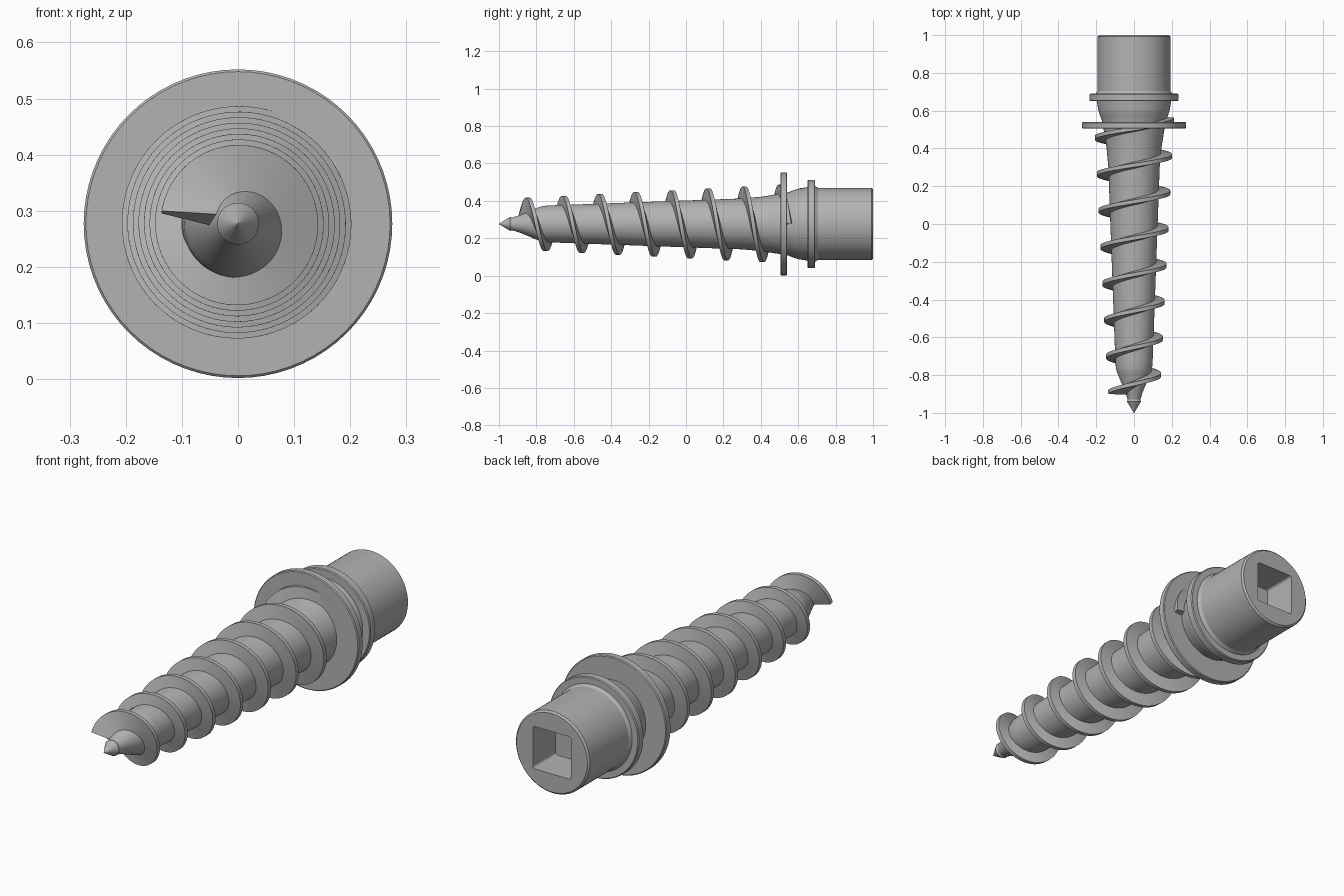
import bpy, bmesh
from math import sin, cos, pi, sqrt, radians
from mathutils import Vector

cube = bpy.data.objects.get("Cube")
if cube:
    bpy.data.objects.remove(cube, do_unlink=True)

AXIS_Z = 0.277
SEGMENTS = 72

# Single galvanised steel colour
steel = bpy.data.materials.new("steel_grey")
steel.use_nodes = True
colour = (0.45, 0.45, 0.45, 1)
steel.diffuse_color = colour
steel.node_tree.nodes["Principled BSDF"].inputs["Base Color"].default_value = colour


def finish(name, bm):
    bmesh.ops.recalc_face_normals(bm, faces=bm.faces)
    mesh = bpy.data.meshes.new(name)
    bm.to_mesh(mesh)
    bm.free()
    mesh.materials.append(steel)
    obj = bpy.data.objects.new(name, mesh)
    bpy.context.collection.objects.link(obj)
    return obj


def smooth(obj):
    bpy.ops.object.select_all(action='DESELECT')
    obj.select_set(True)
    bpy.context.view_layer.objects.active = obj
    bpy.ops.object.shade_smooth_by_angle(angle=radians(30))


def bridge(bm, rings, closed):
    """Join successive rings with quads; cap both ends."""
    n = len(rings[0])
    for a, b in zip(rings, rings[1:]):
        for i in range(n):
            j = (i + 1) % n
            bm.faces.new((a[i], a[j], b[j], b[i]))
    if closed:
        bm.faces.new(rings[0])
        bm.faces.new(rings[-1])


def lathe(name, profile):
    """Turn (y, radius) points around the long axis."""
    bm = bmesh.new()
    rings = []
    for y, r in profile:
        rings.append([bm.verts.new((r * cos(2 * pi * i / SEGMENTS), y,
                                    AXIS_Z + r * sin(2 * pi * i / SEGMENTS)))
                      for i in range(SEGMENTS)])
    bridge(bm, rings, True)
    return finish(name, bm)


def disc(name, y0, y1, r, bevel=0.004):
    return lathe(name, [(y0, r - bevel), (y0 + bevel, r), (y1 - bevel, r), (y1, r - bevel)])


# Tapered shaft with a small drill point
shaft = lathe("shaft", [(-1.0, 0.001), (-0.94, 0.037), (-0.93, 0.034), (-0.89, 0.046),
                        (-0.79, 0.088), (-0.765, 0.096), (-0.72, 0.099), (0.3, 0.136),
                        (0.4, 0.145), (0.5, 0.161), (0.55, 0.17), (0.58, 0.182),
                        (0.61, 0.191), (0.64, 0.192)])
smooth(shaft)

# Flanges
smooth(disc("large_flange", 0.505, 0.54, 0.275))
smooth(disc("small_flange", 0.65, 0.69, 0.235))

# Head with a square drive socket
head = lathe("head", [(0.62, 0.192), (0.69, 0.202), (0.705, 0.193), (0.992, 0.193), (1.0, 0.185)])

bm = bmesh.new()
bmesh.ops.create_cube(bm, size=1)
for v in bm.verts:
    v.co = Vector((v.co.x * 0.2, 0.93 + v.co.y * 0.2, AXIS_Z + v.co.z * 0.2))
long_edges = [e for e in bm.edges if abs(e.verts[0].co.y - e.verts[1].co.y) > 0.1]
bmesh.ops.bevel(bm, geom=long_edges, offset=0.012, segments=4, profile=0.5, affect='EDGES')
cutter = finish("socket_cutter", bm)
cutter.hide_render = True

smooth(head)
cut = head.modifiers.new("socket", 'BOOLEAN')
cut.operation = 'DIFFERENCE'
cut.solver = 'EXACT'
cut.object = cutter
bpy.ops.object.modifier_move_to_index(modifier=cut.name, index=0)
bpy.ops.object.modifier_apply(modifier=cut.name)
bpy.data.objects.remove(cutter, do_unlink=True)

# Helical thread, thick at the root and thin at the rim
PITCH, TURNS, START_Y = 0.193, 7.5, -0.895
STEPS = 540
bm = bmesh.new()
sections = []
for k in range(STEPS + 1):
    f = k / STEPS
    t = 2 * pi * TURNS * f + 0.15 * (1 - f)
    y = START_Y + PITCH * t / (2 * pi)
    rim = 0.138 + 0.074 * f
    root = 0.035 + 0.06 * min(1, f * 8) + 0.04 * f
    ring = []
    for r, half, side in ((root, 0.018, -1), (rim, 0.01, -1), (rim, 0.01, 1), (root, 0.018, 1)):
        slope = PITCH / (2 * pi * r)
        c = 1 / sqrt(1 + slope * slope)
        across = side * half
        turn = t - across * slope * c / r
        ring.append(bm.verts.new((-r * cos(turn), y + across * c, AXIS_Z + r * sin(turn))))
    sections.append(ring)
bridge(bm, sections, True)
smooth(finish("helical_thread", bm))
